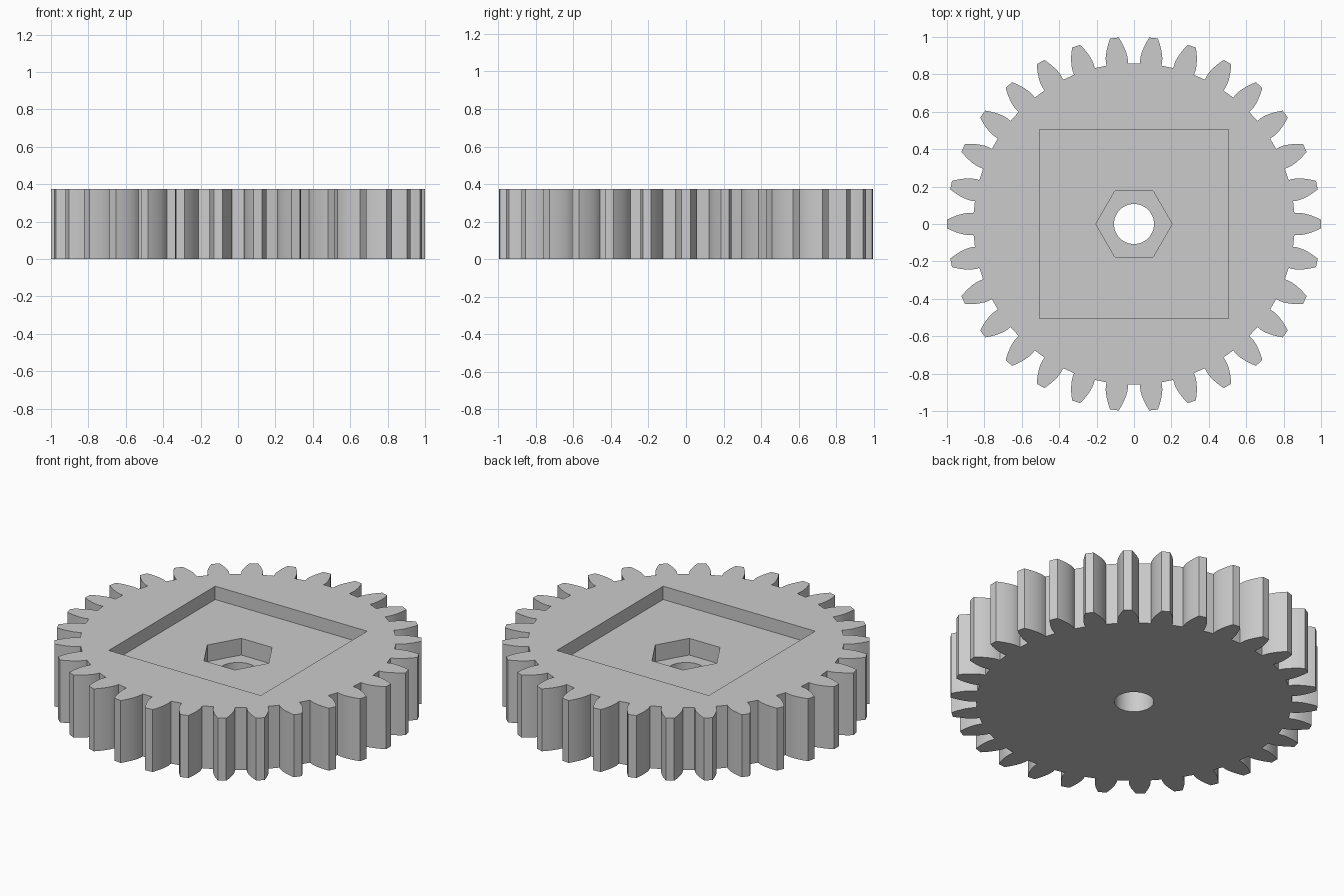
import bpy, bmesh, math

cube = bpy.data.objects.get("Cube")
if cube:
    bpy.data.objects.remove(cube, do_unlink=True)

# Gear proportions, derived from the tooth module
TEETH = 30
MODULE = 2 / (TEETH + 2)
PITCH_R = MODULE * TEETH / 2
ROOT_R = PITCH_R - 1.25 * MODULE
TIP_R = 1.0
PRESSURE = math.radians(20)
BASE_R = PITCH_R * math.cos(PRESSURE)
HEIGHT = 6 * MODULE
POCKET_Z = HEIGHT - 0.08
NUT_Z = POCKET_Z - 0.1

grey = bpy.data.materials.new("plain grey")
grey.use_nodes = True
grey.diffuse_color = (0.6, 0.6, 0.6, 1)
grey.node_tree.nodes["Principled BSDF"].inputs["Base Color"].default_value = (0.6, 0.6, 0.6, 1)


def polar(r, a):
    return (r * math.cos(a), r * math.sin(a))


def ring(r, n, start=0.0):
    return [polar(r, start + math.tau * i / n) for i in range(n)]


def prism(name, outline, z0, z1):
    """Extrude a closed 2D outline between two heights."""
    bm = bmesh.new()
    face = bm.faces.new([bm.verts.new((x, y, z0)) for x, y in outline])
    top = bmesh.ops.extrude_face_region(bm, geom=[face])["geom"]
    verts = [v for v in top if isinstance(v, bmesh.types.BMVert)]
    bmesh.ops.translate(bm, verts=verts, vec=(0, 0, z1 - z0))
    bmesh.ops.recalc_face_normals(bm, faces=bm.faces)
    mesh = bpy.data.meshes.new(name)
    bm.to_mesh(mesh)
    bm.free()
    mesh.materials.append(grey)
    obj = bpy.data.objects.new(name, mesh)
    bpy.context.collection.objects.link(obj)
    return obj


def half_angle(r):
    """Half the angular tooth thickness of an involute tooth at radius r."""
    phi = math.acos(min(1, BASE_R / r))
    inv = lambda a: math.tan(a) - a
    return math.pi / (2 * TEETH) + inv(PRESSURE) - inv(phi)


# Toothed outline: each flank rises from root to tip, then mirrors back
STEPS = 6
radii = [ROOT_R] + [BASE_R + (TIP_R - BASE_R) * i / STEPS for i in range(STEPS + 1)]
flank = [(r, half_angle(r)) for r in radii]
outline = []
for t in range(TEETH):
    mid = math.tau * t / TEETH
    outline += [polar(r, mid - a) for r, a in flank]
    outline += [polar(r, mid + a) for r, a in reversed(flank)]
gear = prism("gear_wheel", outline, 0, HEIGHT)

# Square pocket, hexagonal nut recess and round axle hole
cutters = [
    prism("pocket_cutter", ring(0.505 * math.sqrt(2), 4, math.pi / 4), POCKET_Z, HEIGHT + 0.1),
    prism("nut_cutter", ring(0.204, 6), NUT_Z, HEIGHT + 0.2),
    prism("axle_cutter", ring(0.107, 48), -0.1, HEIGHT + 0.3),
]
bpy.context.view_layer.objects.active = gear
for cutter in cutters:
    cutter.hide_render = True
    mod = gear.modifiers.new(cutter.name, "BOOLEAN")
    mod.operation = "DIFFERENCE"
    mod.solver = "EXACT"
    mod.object = cutter
    bpy.ops.object.modifier_apply(modifier=mod.name)
    bpy.data.objects.remove(cutter, do_unlink=True)

# Smooth flanks and bore, crisp edges elsewhere
bpy.ops.object.select_all(action="DESELECT")
gear.select_set(True)
bpy.ops.object.shade_smooth_by_angle(angle=math.radians(20))
